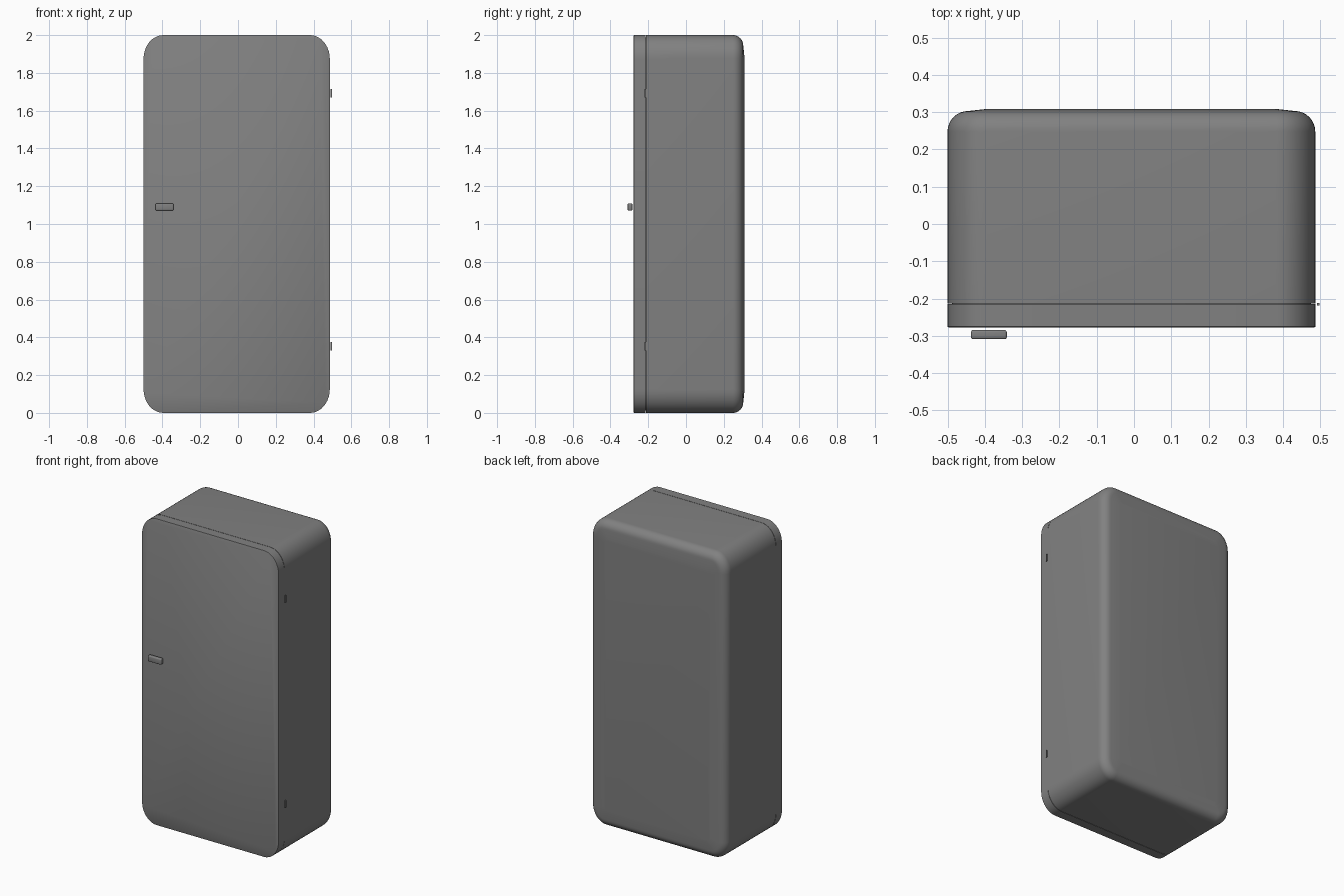
import bpy, bmesh, math
from mathutils import Matrix

if "Cube" in bpy.data.objects:
    bpy.data.objects.remove(bpy.data.objects["Cube"])

grey = bpy.data.materials.new("mid_grey")
grey.diffuse_color = (0.22, 0.22, 0.22, 1)
grey.use_nodes = True
grey.node_tree.nodes["Principled BSDF"].inputs["Base Color"].default_value = grey.diffuse_color

X0, X1, Z0, Z1 = -0.50, 0.486, 0.0, 2.0   # outline of the cabinet
RX, RZ, SEG = 0.105, 0.125, 10            # outline corner radii


def finish(bm, name, angle=35):
    bmesh.ops.recalc_face_normals(bm, faces=bm.faces)
    me = bpy.data.meshes.new(name)
    bm.to_mesh(me)
    bm.free()
    me.materials.append(grey)
    ob = bpy.data.objects.new(name, me)
    bpy.context.collection.objects.link(ob)
    bpy.ops.object.select_all(action='DESELECT')
    ob.select_set(True)
    bpy.context.view_layer.objects.active = ob
    bpy.ops.object.shade_smooth_by_angle(angle=math.radians(angle))
    return ob


def ring(bm, y, inset):
    """Rounded-rectangle loop in the XZ plane."""
    rx, rz = max(RX - inset, 0.03), max(RZ - inset, 0.03)
    x0, x1, z0, z1 = X0 + inset, X1 - inset, Z0 + inset, Z1 - inset
    corners = [(x1 - rx, z1 - rz), (x0 + rx, z1 - rz), (x0 + rx, z0 + rz), (x1 - rx, z0 + rz)]
    out = []
    for k, (cx, cz) in enumerate(corners):
        for i in range(SEG + 1):
            a = math.pi / 2 * (k + i / SEG)
            out.append(bm.verts.new((cx + rx * math.cos(a), y, cz + rz * math.sin(a))))
    return out


def loft(name, sections):
    bm = bmesh.new()
    rings = [ring(bm, y, d) for y, d in sections]
    for a, b in zip(rings, rings[1:]):
        n = len(a)
        for i in range(n):
            j = (i + 1) % n
            bm.faces.new((a[i], a[j], b[j], b[i]))
    bm.faces.new(rings[0])
    bm.faces.new(rings[-1])
    return finish(bm, name)


def box(name, lo, hi, bevel):
    bm = bmesh.new()
    size = [h - l for l, h in zip(lo, hi)]
    mid = [(h + l) / 2 for l, h in zip(lo, hi)]
    bmesh.ops.create_cube(bm, size=1, matrix=Matrix.Translation(mid) @ Matrix.Diagonal((*size, 1)))
    if bevel:
        bmesh.ops.bevel(bm, geom=bm.edges[:], offset=bevel, segments=3, profile=0.5, affect='EDGES')
    return finish(bm, name)


# Cabinet with rounded back edge and slightly domed back
R = 0.055
back = [(0.248 + R * math.sin(t), R * (1 - math.cos(t)))
        for t in (math.pi / 2 * i / 8 for i in range(9))]
loft("cabinet", [(-0.2125, 0)] + back + [(0.309, 0.11)])

# Door, separated from the cabinet by a hairline gap
loft("door", [(-0.277, 0.003), (-0.2755, 0.0), (-0.215, 0)])

# Seal inside the gap
loft("door_seal", [(-0.216, 0.012), (-0.212, 0.012)])

# Handle
box("door_handle", (-0.437, -0.309, 1.071), (-0.341, -0.284, 1.109), 0.006)

# Hinge pins
for label, z in (("lower", 0.33), ("upper", 1.67)):
    box(label + "_hinge", (0.491, -0.219, z), (0.498, -0.212, z + 0.046), 0)
